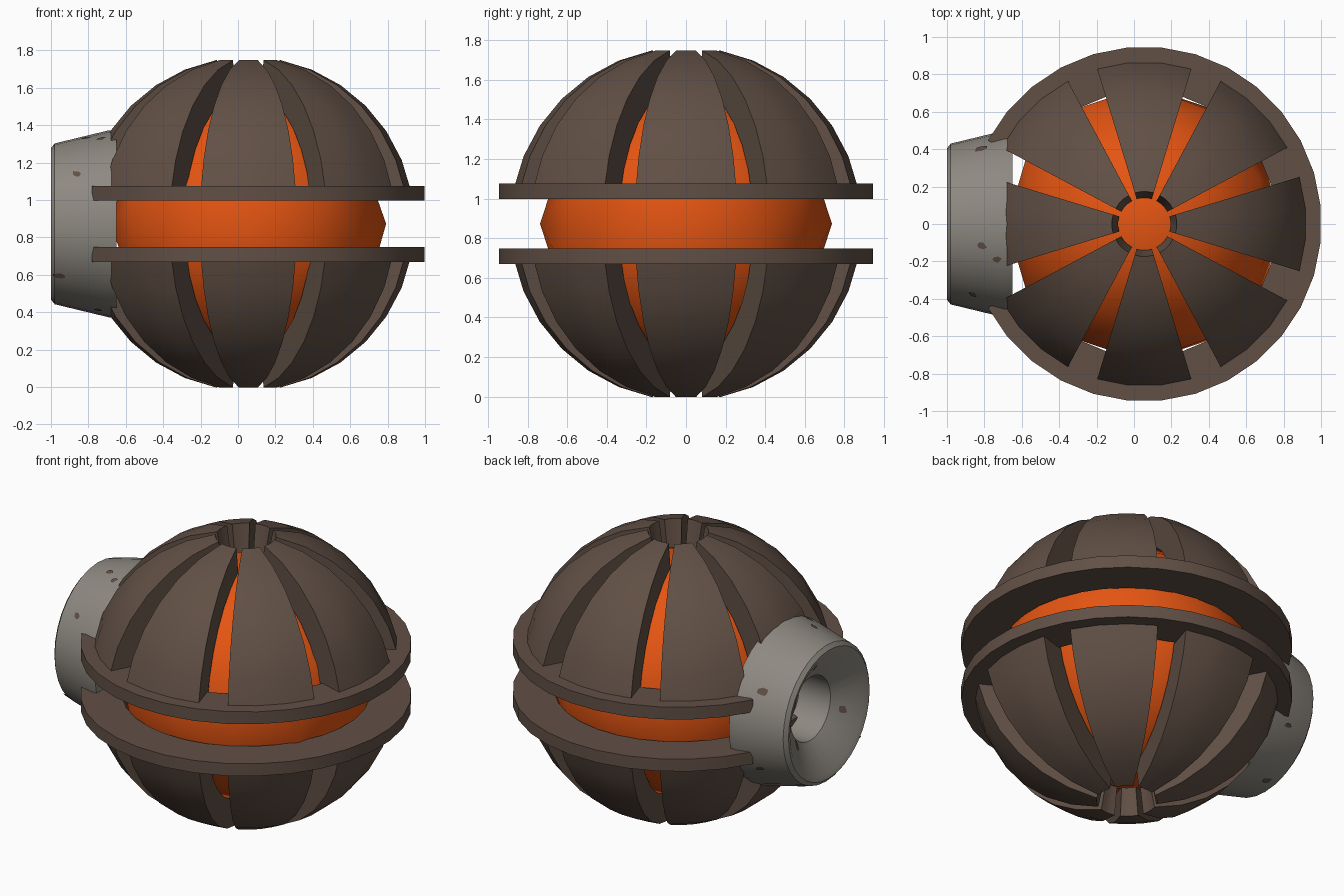
import bpy, bmesh, math, random
from mathutils import Vector, Matrix

if "Cube" in bpy.data.objects:
    bpy.data.objects.remove(bpy.data.objects["Cube"])

random.seed(4)
C = Vector((0.055, 0, 0.8725))     # centre of the ball
STEP = math.radians(11.25)         # one of 32 sides


def material(name, rgb):
    m = bpy.data.materials.new(name)
    m.diffuse_color = (*rgb, 1)
    m.use_nodes = True
    m.node_tree.nodes["Principled BSDF"].inputs["Base Color"].default_value = m.diffuse_color
    return m


BROWN = material("rusty brown", (0.12, 0.08, 0.06))
ORANGE = material("glowing orange", (0.78, 0.09, 0.006))
GREY = material("worn grey", (0.27, 0.25, 0.22))


def finish(bm, name, mat, angle=30, recalc=True):
    if recalc:
        bmesh.ops.recalc_face_normals(bm, faces=bm.faces)
    me = bpy.data.meshes.new(name)
    bm.to_mesh(me)
    bm.free()
    me.materials.append(mat)
    ob = bpy.data.objects.new(name, me)
    bpy.context.collection.objects.link(ob)
    bpy.ops.object.select_all(action='DESELECT')
    ob.select_set(True)
    bpy.context.view_layer.objects.active = ob
    bpy.ops.object.shade_smooth_by_angle(angle=math.radians(angle))
    return ob


def sweep(bm, profile, angles, place, closed=False):
    """Sweep a closed (r, h) profile through angles, capping open ends."""
    rows = [[bm.verts.new(place(r, h, a)) for r, h in profile] for a in angles]
    n = len(profile)
    for i in range(len(rows) if closed else len(rows) - 1):
        p, q = rows[i], rows[(i + 1) % len(rows)]
        for j in range(n):
            k = (j + 1) % n
            bm.faces.new((p[j], p[k], q[k], q[j]))
    return rows


def around_z(r, h, a):
    return C + Vector((r * math.cos(a), r * math.sin(a), h))


def around_x(r, x, a):
    return Vector((x, r * math.cos(a), C.z + r * math.sin(a)))


# Armour panels: eight thick wedges per half, trimmed flat at the lens
OUT, INN = 0.892, 0.72
lats = [STEP * i for i in range(1, 8)]
for half, s in (("upper", 1), ("lower", -1)):
    bm = bmesh.new()
    prof = [(OUT * math.cos(t), s * OUT * math.sin(t)) for t in lats]
    prof += [(INN * math.cos(t), s * INN * math.sin(t)) for t in reversed(lats)]
    n = len(prof)
    for i in range(8):
        rows = sweep(bm, prof, [i * math.pi / 4 + STEP * k for k in (-1.5, -0.5, 0.5, 1.5)], around_z)
        for row in (rows[0], rows[-1]):
            for j in range(len(lats) - 1):
                bm.faces.new((row[j], row[j + 1], row[n - 2 - j], row[n - 1 - j]))
    cut = bmesh.ops.bisect_plane(bm, geom=bm.verts[:] + bm.edges[:] + bm.faces[:],
                                 plane_co=(-0.69, 0, 0), plane_no=(-1, 0, 0), clear_outer=True)
    edges = [e for e in cut["geom_cut"] if isinstance(e, bmesh.types.BMEdge)]
    bmesh.ops.holes_fill(bm, edges=edges, sides=0)
    finish(bm, half + "_armour_panels", BROWN)

    # Flange ring, open where the lens sits
    bm = bmesh.new()
    prof = [(0.948, s * 0.125), (0.948, s * 0.203), (0.71, s * 0.203), (0.71, s * 0.125)]
    rows = sweep(bm, prof, [STEP * (k - 13.5) for k in range(28)], around_z)
    bm.faces.new(rows[0])
    bm.faces.new(rows[-1])
    finish(bm, half + "_flange_ring", BROWN)

# Faceted inner core, pole towards +x
bm = bmesh.new()
bmesh.ops.create_icosphere(bm, subdivisions=2, radius=0.737,
                           matrix=Matrix.Translation(C) @ Matrix.Rotation(math.pi / 2, 4, 'Y'))
finish(bm, "inner_core", ORANGE, 45)

# Lens housing: tapered barrel with dished front and centre hole
bm = bmesh.new()
lens = [(0.5, -0.65), (0.5, -0.69), (0.43, -0.98), (0.405, -1.0),
        (0.375, -0.99), (0.2, -0.87), (0.2, -0.65)]
sweep(bm, lens, [STEP * k for k in range(32)], around_x, closed=True)
finish(bm, "lens_housing", GREY, 25)

# Rust patches: thin irregular chips (profile span, position along it, angle, size)
bm = bmesh.new()
chips = [(1, 0.58, 145, 0.035), (1, 0.9, 219, 0.04), (1, 0.45, 31, 0.04), (1, 0.42, 104, 0.03),
         (1, 0.15, 113, 0.03), (1, 0.7, 285, 0.035), (1, 0.4, 330, 0.035), (1, 0.2, 250, 0.03),
         (4, 0.3, 75, 0.04), (4, 0.75, 320, 0.045), (4, 0.6, 200, 0.04)]
for seg, t, deg, size in chips:
    a, b = Vector(lens[seg]), Vector(lens[seg + 1])
    d = (b - a).normalized()
    nrm = Vector((-d.y, d.x)) if seg == 4 else Vector((d.y, -d.x))
    if (seg == 1 and nrm.x < 0) or (seg == 4 and nrm.y > 0):
        nrm = -nrm
    mid = a.lerp(b, t)
    ring = []
    for k in range(7):
        w = k * math.tau / 7
        rad = size * random.uniform(0.5, 1.1)
        p = mid + d * rad * math.cos(w) + nrm * 0.004
        ring.append(bm.verts.new(around_x(p.x, p.y, math.radians(deg) + 0.7 * rad * math.sin(w) / mid.x)))
    f = bm.faces.new(ring)
    f.normal_update()
    ang = math.radians(deg)
    if f.normal.dot(Vector((nrm.y, nrm.x * math.cos(ang), nrm.x * math.sin(ang)))) < 0:
        f.normal_flip()
finish(bm, "rust_patches", BROWN, recalc=False)
